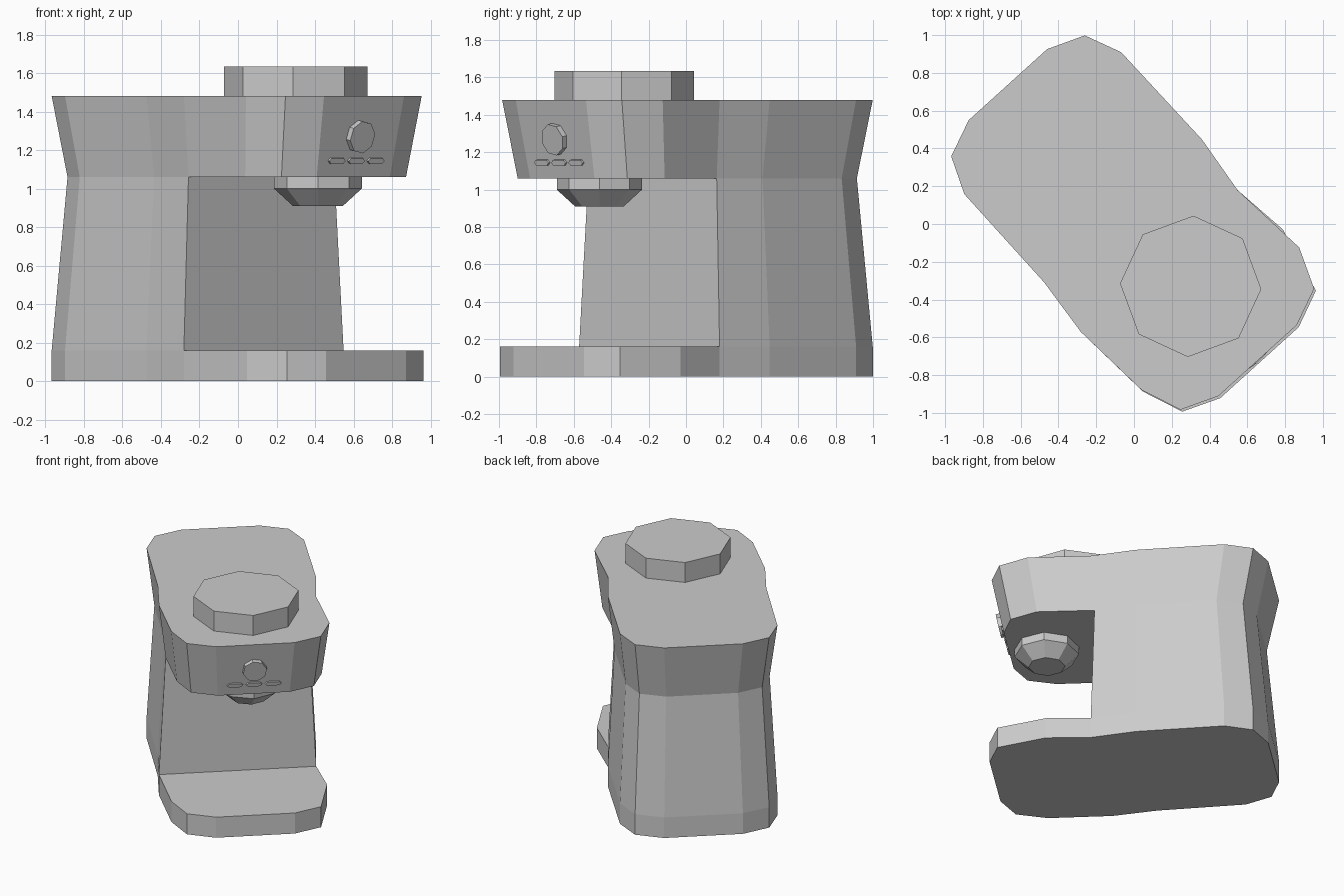
import bpy, bmesh
from math import radians, cos, sin, pi
from mathutils import Matrix, Vector

cube = bpy.data.objects.get("Cube")
if cube:
    bpy.data.objects.remove(cube)

# The machine is modelled facing -y, then turned on the spot
TURN = Matrix.Rotation(radians(42.15), 4, 'Z')

grey = bpy.data.materials.new("light_grey")
grey.use_nodes = True
colour = (0.6, 0.6, 0.6, 1)
grey.diffuse_color = colour
grey.node_tree.nodes["Principled BSDF"].inputs["Base Color"].default_value = colour


def finish(bm, name, matrix=None):
    bmesh.ops.recalc_face_normals(bm, faces=bm.faces)
    mesh = bpy.data.meshes.new(name)
    if matrix:
        bm.transform(matrix)
    bm.to_mesh(mesh)
    bm.free()
    mesh.materials.append(grey)
    obj = bpy.data.objects.new(name, mesh)
    bpy.context.collection.objects.link(obj)
    return obj


def loft(name, rings, matrix):
    """Closed solid through rings with equal point counts."""
    bm = bmesh.new()
    loops = [[bm.verts.new(p) for p in ring] for ring in rings]
    n = len(loops[0])
    for low, high in zip(loops, loops[1:]):
        for i in range(n):
            j = (i + 1) % n
            bm.faces.new((low[i], low[j], high[j], high[i]))
    bm.faces.new(loops[0][::-1])
    bm.faces.new(loops[-1])
    return finish(bm, name, matrix)


def circle(r, z, start=0.0, sides=8):
    return [(r * cos(start + 2 * pi * i / sides),
             r * sin(start + 2 * pi * i / sides), z) for i in range(sides)]


# Body: one outline, pinched under the head, with the cup niche left open
def body_ring(z, scale, front_depth, shoulder):
    front = [(-0.56, -0.69), (-0.477, -0.908), (-0.28, -0.99),
             (0.28, -0.99), (0.477, -0.908), (0.565, -shoulder)]
    front = [(x, y * front_depth) for x, y in front]
    rear = [(0.527, -0.235), (0.567, 0.09), (0.56, 0.72), (0.477, 0.915),
            (0.28, 0.995), (-0.28, 0.995), (-0.477, 0.915), (-0.56, 0.72),
            (-0.56, 0.09), (-0.592, -0.235)]
    return [(x * scale, y * scale, z) for x, y in front + rear]


bm = bmesh.new()
levels = [body_ring(0, 1, 1, 0.55), body_ring(0.16, 1, 1, 0.55),
          body_ring(1.06, 0.915, 0.985, 0.69), body_ring(1.48, 1, 0.985, 0.69)]
loops = [[bm.verts.new(p) for p in ring] for ring in levels]
count, first_rear = len(loops[0]), 6
for k in range(3):
    low, high = loops[k], loops[k + 1]
    for i in range(count):
        j = (i + 1) % count
        if k == 1 and (i < first_rear or j == 0):
            continue
        bm.faces.new((low[i], low[j], high[j], high[i]))
bm.faces.new(loops[0])
bm.faces.new(loops[3])
# Niche floor, ceiling and back wall
for loop in loops[1:3]:
    bm.faces.new([loop[-1]] + loop[:first_rear + 1])
bm.faces.new((loops[1][-1], loops[1][first_rear],
              loops[2][first_rear], loops[2][-1]))
finish(bm, "machine_body", TURN)

# Lid on top and brewing nozzle under the head
lid_start = radians(-2.3)
loft("top_lid", [circle(0.374, 1.475, lid_start), circle(0.374, 1.635, lid_start)],
     Matrix.Translation((0.30, -0.33, 0)))
loft("brew_nozzle", [circle(0.13, 0.91), circle(0.228, 1.0), circle(0.228, 1.065)],
     Matrix.Translation((0.415, -0.463, 0)))


# Controls sit on the sloping front of the head
def on_front(x, z):
    y = -0.975 * (1 - 0.085 * (1.48 - z) / 0.42)
    normal = Vector((0, -1, -0.2)).normalized()
    side = Vector((1, 0, 0))
    frame = Matrix((side, normal.cross(side), normal)).transposed().to_4x4()
    return TURN @ Matrix.Translation((x, y, z)) @ frame


loft("control_knob", [circle(0.086, -0.005, 0.2), circle(0.086, 0.032, 0.2)],
     on_front(0, 1.272))

pill = [(-0.057, 0), (-0.042, -0.015), (0.042, -0.015),
        (0.057, 0), (0.042, 0.015), (-0.042, 0.015)]
for name, x in (("right_button", -0.136), ("middle_button", 0), ("left_button", 0.136)):
    loft(name, [[(px, py, h) for px, py in pill] for h in (-0.004, 0.012)],
         on_front(x, 1.145))
